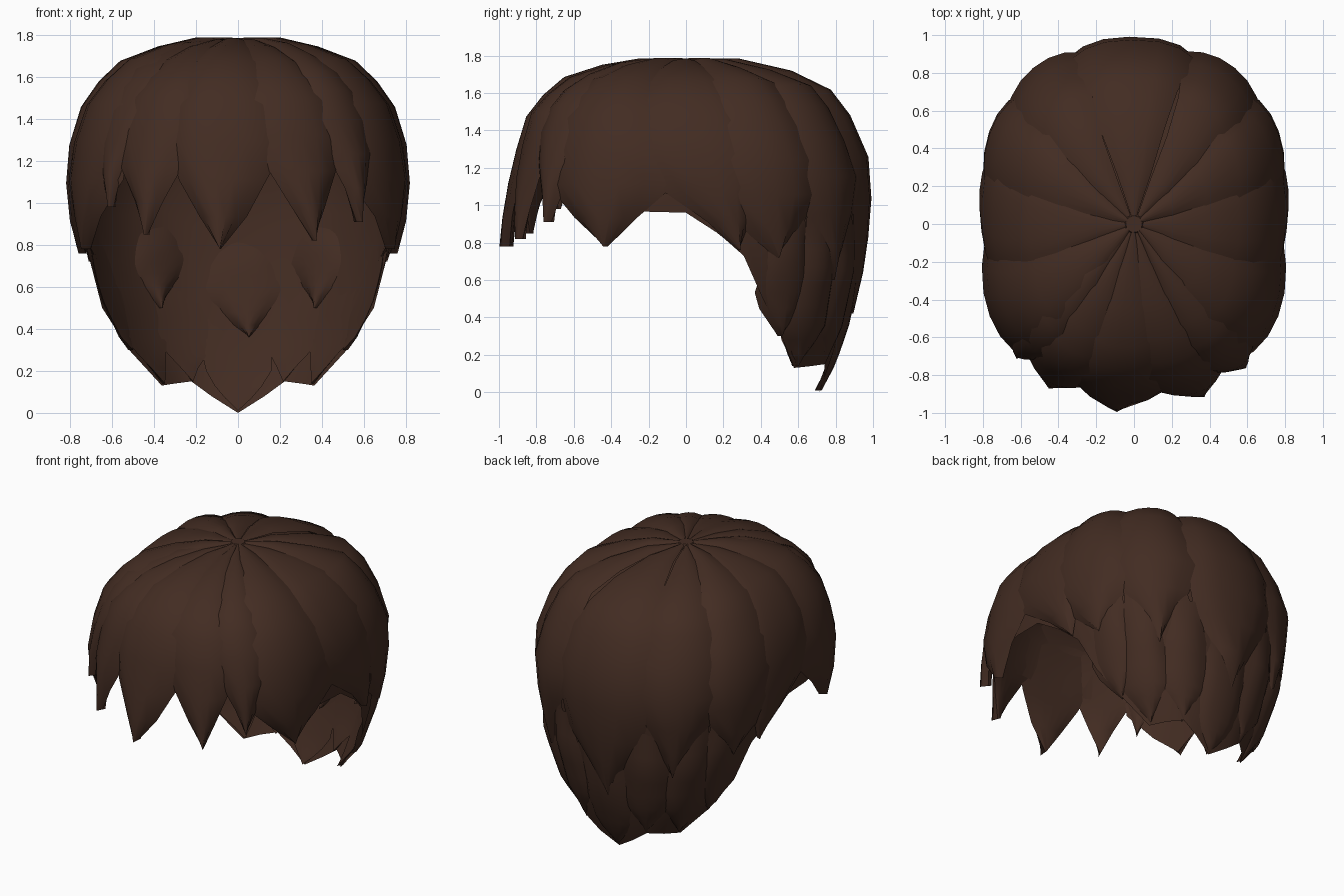
import bpy, bmesh, math, random
from mathutils import Vector

random.seed(4)
if "Cube" in bpy.data.objects:
    bpy.data.objects.remove(bpy.data.objects["Cube"])

hair = bpy.data.materials.new("dark brown hair")
hair.use_nodes = True
BROWN = (0.055, 0.025, 0.016, 1)
hair.diffuse_color = BROWN
bsdf = hair.node_tree.nodes["Principled BSDF"]
bsdf.inputs["Base Color"].default_value = BROWN
bsdf.inputs["Roughness"].default_value = 0.8

# Head outline: reach to the front, side and back at falling heights
Z = [1.78, 1.78, 1.67, 1.5, 1.2, 0.9, 0.65, 0.35, 0.15, 0]
FRONT = [0, 0.34, 0.68, 0.84, 0.93, 0.98, 1, 1, 1, 1]
SIDE = [0, 0.28, 0.58, 0.735, 0.83, 0.81, 0.755, 0.645, 0.49, 0.43]
BACK = [0, 0.32, 0.72, 0.86, 0.99, 0.975, 0.94, 0.87, 0.8, 0.72]


def lerp_table(table, s):
    i = min(int(s), len(table) - 2)
    return table[i] + (table[i + 1] - table[i]) * (s - i)


def station(z):
    """Position along the outline at a given height."""
    for i in range(1, len(Z) - 1):
        if z >= Z[i + 1]:
            return i + (Z[i] - z) / (Z[i] - Z[i + 1])
    return len(Z) - 1


def power(v):
    return math.copysign(abs(v) ** 0.83, v)


def surface(angle, s, k=1.0):
    """Point on the head; angle 0 is the front and 90 the left."""
    a = math.radians(angle)
    c = math.cos(a)
    x = lerp_table(SIDE, s) * power(math.sin(a))
    y = -lerp_table(FRONT if c > 0 else BACK, s) * power(c)
    z = lerp_table(Z, s)
    if z > 1:
        z = 1 + (z - 1) * (1 + (k - 1) * 0.7)
    return Vector((x * k, y * k, z))


def grid_object(name, *grids):
    bm = bmesh.new()
    for rows in grids:
        vs = [[bm.verts.new(p) for p in row] for row in rows]
        for r0, r1 in zip(vs, vs[1:]):
            for j in range(len(r0) - 1):
                bm.faces.new((r0[j], r1[j], r1[j + 1], r0[j + 1]))
    bmesh.ops.remove_doubles(bm, verts=bm.verts, dist=0.0005)
    bmesh.ops.recalc_face_normals(bm, faces=bm.faces)
    return finish(name, bm)


def finish(name, bm):
    mesh = bpy.data.meshes.new(name)
    bm.to_mesh(mesh)
    bm.free()
    mesh.materials.append(hair)
    ob = bpy.data.objects.new(name, mesh)
    bpy.context.collection.objects.link(ob)
    bpy.ops.object.select_all(action="DESELECT")
    ob.select_set(True)
    bpy.context.view_layer.objects.active = ob
    bpy.ops.object.shade_smooth_by_angle(angle=math.radians(50))
    return ob


def lock(name, root, tip, half, z_tip, z_root=None, mid=1.0, inner=0.95, taper=0.3):
    """A closed leaf-shaped strand, raised along its middle and pointed at its tip."""
    edge = 0.955
    s0 = 0.12 if z_root is None else station(z_root)
    s1 = station(z_tip)
    steps, outside, underside = 9, [], []
    for i in range(steps + 1):
        t = i / steps
        angle = root + (tip - root) * t * t
        start = 0.5 if z_root else 0.8
        if t > 1 - taper:
            w = half * (1 - t) / taper
        else:
            w = half * (start + (1 - start) * t / (1 - taper))
        # Low strands rise out of the cap; crown strands lie flush at the root
        rise = min(1, t / 0.35)
        rim = edge if z_root else mid + (edge - mid) * (0.4 + 0.6 * rise)
        crest = edge + (mid - edge) * rise if z_root else mid
        top, bottom = [], []
        for j in range(-3, 4):
            u = j / 3
            wobble = random.uniform(-0.08, 0.08) if abs(j) == 3 else 0
            a, s = angle + w * (u + wobble), s0 + (s1 - s0) * t
            bulge = 1 - abs(u) ** 2.2
            top.append(surface(a, s, rim + (crest - rim) * bulge))
            bottom.append(surface(a, s, rim + (inner - rim) * rise * bulge))
        outside.append(top)
        underside.append(bottom)
    return grid_object(name, outside, underside)


# Inner cap, short over the face and pointed at the nape
EDGE = [(0, 1.2), (50, 1.2), (72, 0.97), (90, 0.96), (106, 0.73), (113, 0.5),
        (123, 0.3), (134, 0.13), (157, 0.15), (180, 0)]


def cap_edge(angle):
    a = abs(angle)
    for (a0, z0), (a1, z1) in zip(EDGE, EDGE[1:]):
        if a <= a1:
            return z0 + (z1 - z0) * (a - a0) / (a1 - a0)


half_angles = [0, 16, 33, 50, 61, 72, 81, 90, 98, 106, 113, 123, 134, 145, 157, 168, 180]
angles = [-a for a in reversed(half_angles[1:])] + half_angles
grid_object("inner_cap", [
    [surface(a, station(cap_edge(a)) * i / 10, 0.945 + 0.045 * max(0, i - 7) / 3
             * (abs(a) > 110)) for a in angles] for i in range(11)])

# Fringe: root angle, tip angle, half width, tip height
fringe = [(-26, -30, 18, 0.85), (-6, -4, 18, 0.78), (13, 24, 19, 0.82),
          (36, 43, 16, 0.91), (-46, -46, 15, 0.98)]
for i, (root, tip, half, z) in enumerate(fringe):
    lock(f"fringe_lock_{i + 1}", root, tip, half, z, mid=1.0 + 0.01 * (i % 2),
         inner=0.935, taper=0.33)

# Sides and upper back, mirrored
for side, sign in (("left", 1), ("right", -1)):
    lock(f"{side}_temple_lock", sign * 57, sign * 68, 25, 0.78, mid=1.015, taper=0.23)
    lock(f"{side}_ear_lock", sign * 88, sign * 104, 18, 0.76, mid=1.0)
    lock(f"{side}_rear_side_lock", sign * 112, sign * 117, 20, 0.72, mid=1.015, taper=0.2)
    lock(f"{side}_upper_back_lock", sign * 142, sign * 146, 21, 0.6, mid=1.0)
    # Lower layer near the nape
    lock(f"{side}_lower_side_lock", sign * 122, sign * 123, 12, 0.3, 1.0, mid=1.0)
    lock(f"{side}_nape_side_lock", sign * 138, sign * 135, 15, 0.14, 0.95, mid=1.01)
    lock(f"{side}_nape_lock", sign * 160, sign * 157, 14, 0.15, 0.9, mid=0.995)
    # Strands whose undersides push through the cap
    lock(f"{side}_inner_lock", sign * 153, sign * 150, 14, 0.5, 0.95, mid=0.96, inner=0.91,
         taper=0.4)

# Centre of the back
lock("centre_back_lock", 180, 182, 22, 0.42, mid=1.01)
lock("centre_nape_lock", 180, 180, 15, 0.01, 0.8, mid=1.0)
lock("centre_inner_lock", 179, 177, 13, 0.36, 0.85, mid=0.96, inner=0.91, taper=0.4)

# Crown whorl covering the strand roots
bm = bmesh.new()
bmesh.ops.create_cone(bm, cap_ends=True, segments=9, radius1=0.07, radius2=0.045, depth=0.03)
bmesh.ops.translate(bm, verts=bm.verts, vec=(0, 0, 1.77))
finish("crown_whorl", bm)
